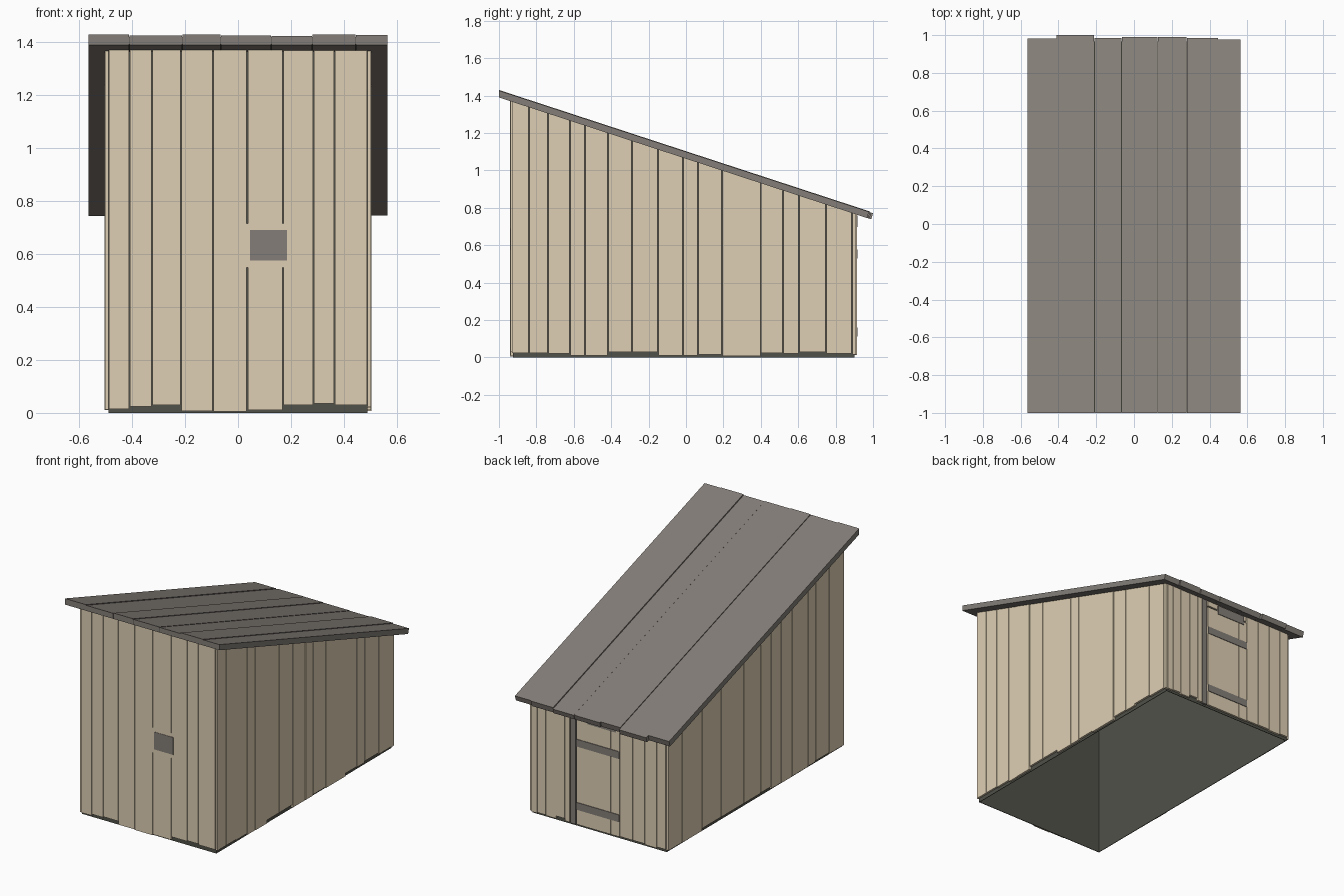
import bpy
import bmesh
import random

random.seed(4)
if "Cube" in bpy.data.objects:
    bpy.data.objects.remove(bpy.data.objects["Cube"])


def material(name, rgb):
    mat = bpy.data.materials.new(name)
    mat.use_nodes = True
    colour = (*[(c / 255) ** 2.2 for c in rgb], 1)
    mat.diffuse_color = colour
    mat.node_tree.nodes["Principled BSDF"].inputs["Base Color"].default_value = colour
    return mat


PALE = material("pale_wood", (222, 206, 178))
GREY = material("grey_wood", (131, 125, 119))
DARK = material("dark_frame", (82, 82, 75))

SLOPE = -0.3275
HALF_X, FRONT, BACK = 0.49, -0.925, 0.9
BOARD, GAP, SHEET = 0.015, 0.002, 0.004


def under_roof(y):
    return 1.39 + SLOPE * (y + 1)


def add_block(bm, xs, ys, low, high, lean=0):
    """Block whose low and high surfaces may be functions of y; lean slants the back end."""
    for v in bmesh.ops.create_cube(bm, size=1)["verts"]:
        upper, rear = v.co.z > 0, v.co.y > 0
        y = ys[rear] - (lean if rear and not upper else 0)
        z = high if upper else low
        v.co = (xs[v.co.x > 0], y, z(y) if callable(z) else z)


def make(name, mat, blocks):
    bm = bmesh.new()
    for block in blocks:
        add_block(bm, *block)
    mesh = bpy.data.meshes.new(name)
    bm.to_mesh(mesh)
    bm.free()
    mesh.materials.append(mat)
    obj = bpy.data.objects.new(name, mesh)
    bpy.context.collection.objects.link(obj)
    return obj


def spans(edges):
    return [(a + GAP, b - GAP) for a, b in zip(edges, edges[1:])]


def random_bottoms(count):
    return [random.uniform(0.008, 0.03) for _ in range(count)]


def thickness():
    return BOARD - random.uniform(0, 0.003)


# Dark lining: four thin walls, open at the bottom
make("lining_sides", DARK,
     [(sorted((s * HALF_X, s * (HALF_X - SHEET))), (FRONT, BACK), 0, under_roof)
      for s in (-1, 1)])
make("lining_ends", DARK,
     [((-HALF_X, HALF_X), ys, 0, under_roof)
      for ys in ((FRONT, FRONT + SHEET), (BACK - SHEET, BACK))])

# Front wall
front_edges = [-HALF_X, -0.41, -0.325, -0.215, -0.095, 0.035, 0.17, 0.285, 0.365, HALF_X]
front_low = [0.015, 0.025, 0.03, 0.008, 0.005, 0.01, 0.03, 0.035, 0.03]
make("front_boards", PALE,
     [(s, (FRONT - thickness(), FRONT), z, under_roof)
      for s, z in zip(spans(front_edges), front_low)])
make("hatch_backing", PALE, [((0.03, 0.185), (FRONT - 0.011, FRONT), 0.55, 0.715)])
make("hatch_cover", GREY, [((0.045, 0.185), (FRONT - BOARD - 0.001, FRONT), 0.575, 0.69)])

# Side walls
left_edges = [FRONT - 0.008, -0.84, -0.738, -0.62, -0.54, -0.417, -0.289, -0.15, -0.016,
              0.064, 0.193, 0.4, 0.519, 0.604, 0.749, 0.888, 0.91]
left_low = [0.025, 0.025, 0.02, 0.01, 0.01, 0.03, 0.03, 0.01, 0.01, 0.015, 0.008,
            0.025, 0.02, 0.03, 0.02, 0.015]
right_edges = [FRONT - 0.008, -0.775, -0.635, -0.555, -0.39, -0.275, -0.17, -0.06,
               0.12, 0.35, 0.55, 0.76, 0.905]
right_low = random_bottoms(len(right_edges) - 1)
for name, sign, edges, lows in (("left", 1, left_edges, left_low),
                                ("right", -1, right_edges, right_low)):
    make(name + "_boards", PALE,
         [(sorted((sign * HALF_X, sign * (HALF_X + thickness()))), s, z, under_roof)
          for s, z in zip(spans(edges), lows)])

# Back wall on both sides of the door
back_spans = spans([-HALF_X, -0.425, -0.34, -0.25, -0.155])
back_spans += spans([0.21, 0.245, 0.31, 0.385, 0.445, HALF_X])
make("back_boards", PALE,
     [(s, (BACK, BACK + thickness()), z, under_roof)
      for s, z in zip(back_spans, random_bottoms(len(back_spans)))])
make("above_door_board", PALE,
     [((-0.15, 0.16), (BACK, BACK + 0.01), 0.732, under_roof)])

# Door with flush battens, post and lintel
door_y, trim_y = (BACK, BACK + 0.013), (BACK, BACK + 0.017)
make("door_boards", PALE,
     [(s, door_y, 0.015, 0.72) for s in spans([-0.155, -0.09, 0.163])])
make("door_battens", GREY,
     [((-0.152, 0.16), trim_y, z, z + 0.048) for z in (0.113, 0.53)])
make("door_post", GREY, [((0.168, 0.205), door_y, 0.012, under_roof)])
make("door_lintel", GREY, [((-0.13, 0.08), trim_y, 0.698, 0.758)])

# Roof boards over a thin dark sheet
roof_edges = [-0.565, -0.41, -0.21, -0.065, 0.125, 0.28, 0.445, 0.565]
roof_ends = [0.982, 1.0, 0.985, 0.99, 0.99, 0.985, 0.978]
roof_thick = [0.04, 0.036, 0.039, 0.036, 0.034, 0.04, 0.037]


def raised(height):
    return lambda y: under_roof(y) + height


make("roof_boards", GREY,
     [((a + 0.001, b - 0.001), (-1, end), under_roof, raised(t), 0.01)
      for a, b, end, t in zip(roof_edges, roof_edges[1:], roof_ends, roof_thick)])
make("roof_sheet", DARK,
     [((-0.55, 0.55), (-0.999, 0.965), raised(0.004), raised(0.03))])
